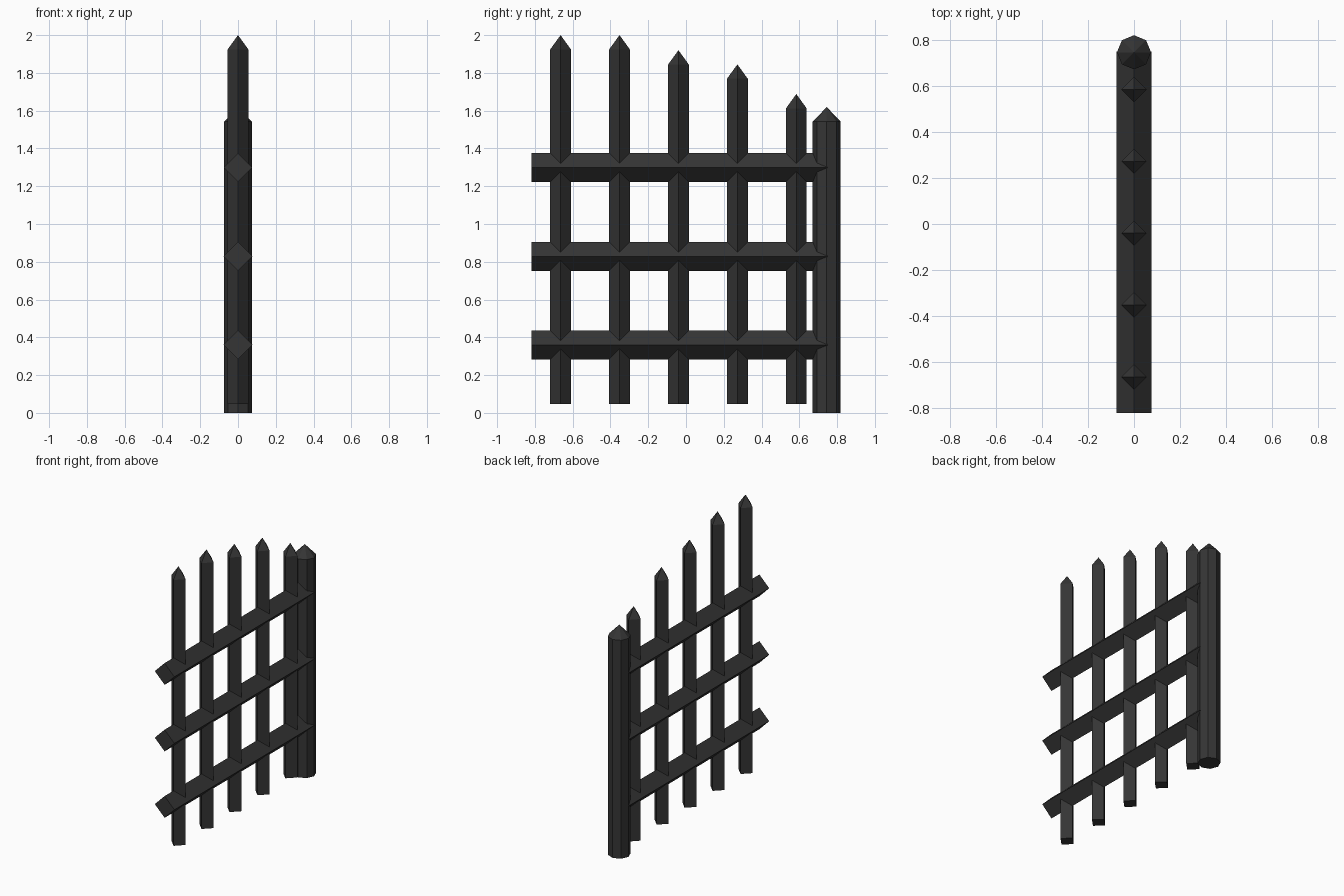
import bpy, bmesh, math
from mathutils import Matrix

if "Cube" in bpy.data.objects:
    bpy.data.objects.remove(bpy.data.objects["Cube"])

iron = bpy.data.materials.new("dark_iron")
iron.diffuse_color = (0.035, 0.035, 0.035, 1)
iron.use_nodes = True
iron.node_tree.nodes["Principled BSDF"].inputs["Base Color"].default_value = iron.diffuse_color


def bar(name, sides, radius, length, tip=0.0):
    """Upright prism from z=0, corners on the axes, with an optional pointed cap."""
    bm = bmesh.new()

    def ring(z):
        return [bm.verts.new((radius * math.cos(i * math.tau / sides),
                              radius * math.sin(i * math.tau / sides), z))
                for i in range(sides)]

    low, high = ring(0), ring(length)
    bm.faces.new(low[::-1])
    apex = bm.verts.new((0, 0, length + tip)) if tip else None
    for i in range(sides):
        j = (i + 1) % sides
        bm.faces.new((low[i], low[j], high[j], high[i]))
        if apex:
            bm.faces.new((high[i], high[j], apex))
    if not apex:
        bm.faces.new(high)
    mesh = bpy.data.meshes.new(name)
    bm.to_mesh(mesh)
    bm.free()
    mesh.materials.append(iron)
    obj = bpy.data.objects.new(name, mesh)
    bpy.context.collection.objects.link(obj)
    return obj


# Octagonal end post
post = bar("end_post", 8, 0.074, 1.542, 0.077)
post.location = (0, 0.745, 0)

# Diamond-section pickets, stepping down towards the post
BASE, TIP = 0.047, 0.076
for i, top in enumerate((2.0, 2.0, 1.92, 1.845, 1.688)):
    picket = bar(f"picket_{i + 1}", 4, 0.055, top - TIP - BASE, TIP)
    picket.location = (0, -0.664 + 0.312 * i, BASE)

# Diamond-section rails running along y into the post
for i, z in enumerate((0.36, 0.829, 1.299)):
    rail = bar(f"rail_{i + 1}", 4, 0.0765, 1.567)
    rail.data.transform(Matrix.Rotation(-math.pi / 2, 4, 'X'))
    rail.location = (0, -0.819, z)
